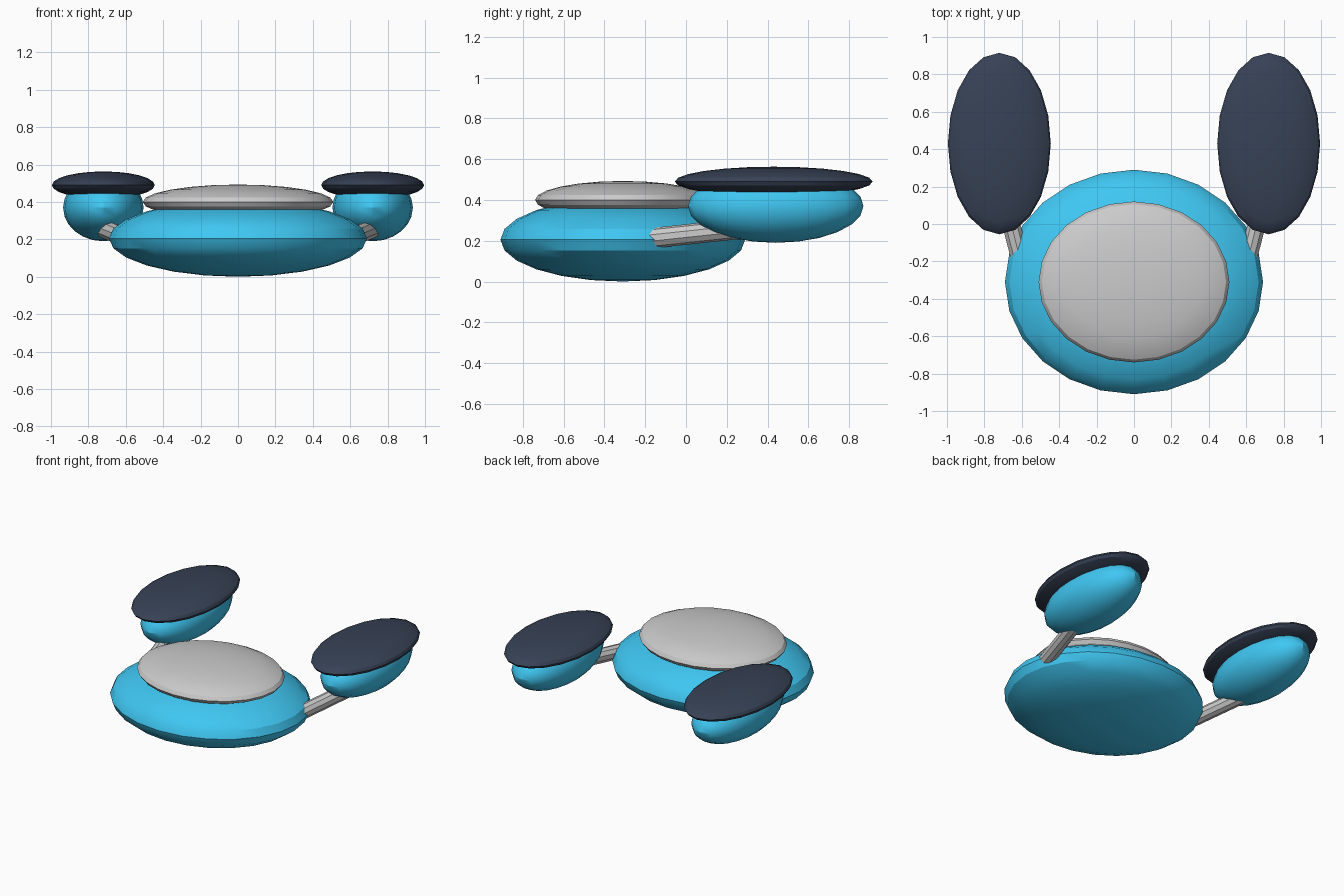
import bpy
from mathutils import Vector

if "Cube" in bpy.data.objects:
    bpy.data.objects.remove(bpy.data.objects["Cube"])


def material(name, color):
    mat = bpy.data.materials.new(name)
    mat.diffuse_color = (*color, 1)
    mat.use_nodes = True
    mat.node_tree.nodes["Principled BSDF"].inputs["Base Color"].default_value = mat.diffuse_color
    return mat


def finish(name, mat=None):
    obj = bpy.context.object
    obj.name = name
    bpy.ops.object.transform_apply(location=False, rotation=False, scale=True)
    bpy.ops.object.shade_smooth_by_angle()
    if mat:
        obj.data.materials.append(mat)
    return obj


def ellipsoid(name, center, radii, segments, mat=None):
    bpy.ops.mesh.primitive_uv_sphere_add(segments=segments, ring_count=12, radius=1, location=center)
    bpy.context.object.scale = radii
    return finish(name, mat)


def rod(name, start, end, radius, sides):
    a, b = Vector(start), Vector(end)
    bpy.ops.mesh.primitive_cylinder_add(
        vertices=sides, radius=radius, depth=(b - a).length, location=(a + b) / 2,
        rotation=(b - a).to_track_quat('Z', 'Y').to_euler())
    return finish(name)


blue = material("blue", (0.05, 0.57, 0.89))
navy = material("navy", (0.038, 0.054, 0.092))

# Central body and its pale top shell
ellipsoid("body", (0, -0.31, 0.205), (0.69, 0.60, 0.205), 24, blue)
ellipsoid("top_shell", (0, -0.31, 0.40), (0.51, 0.43, 0.093), 24)

# Side pods: connecting arm, blue pod and dark pad on each side
for side, s in (("left", -1), ("right", 1)):
    rod(side + "_arm", (s * 0.615, -0.165, 0.213), (s * 0.72, 0.25, 0.257), 0.05, 10)
    ellipsoid(side + "_pod", (s * 0.72, 0.44, 0.37), (0.215, 0.43, 0.18), 20, blue)
    ellipsoid(side + "_pad", (s * 0.72, 0.43, 0.49), (0.275, 0.485, 0.073), 20, navy)
